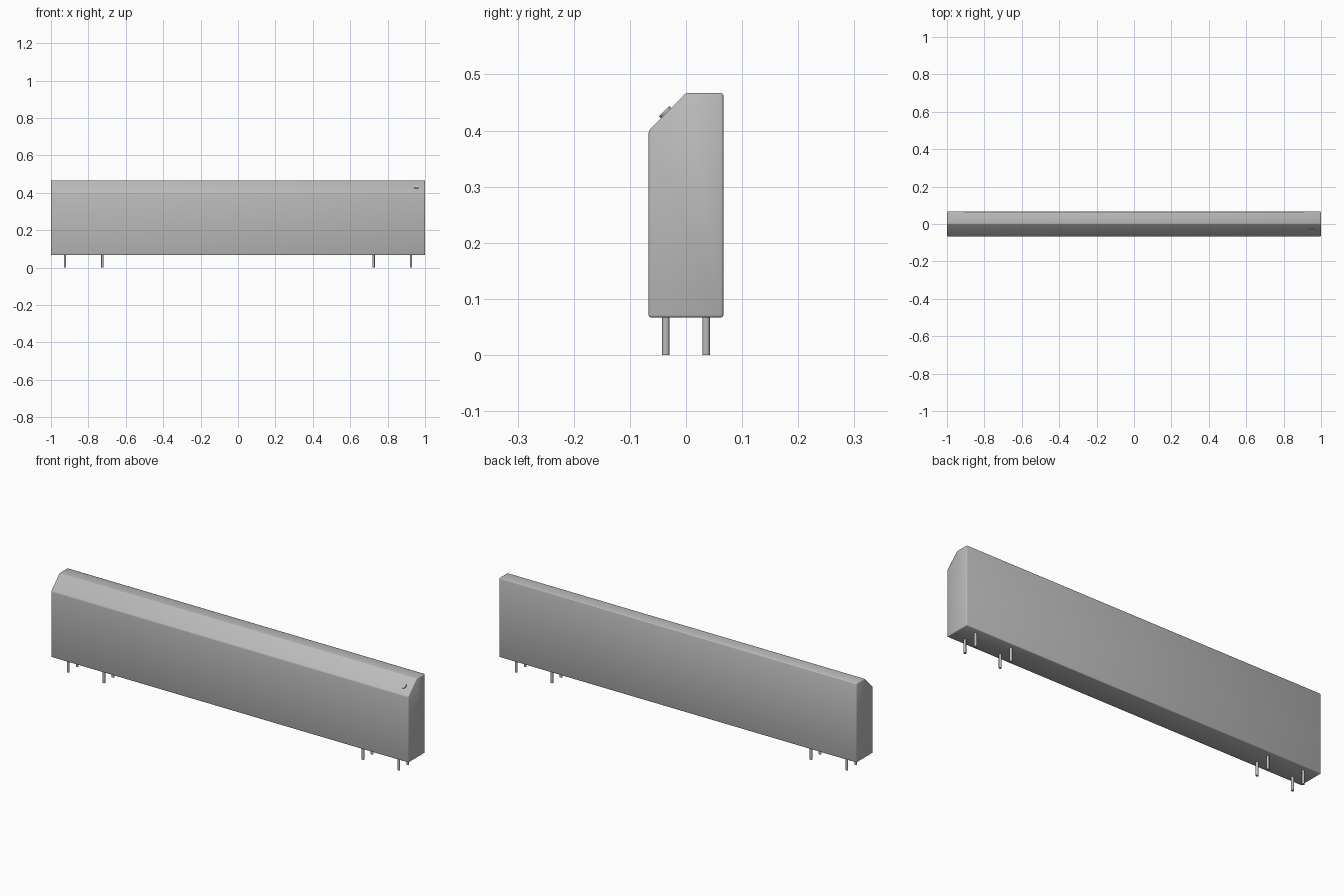
import bpy
import bmesh
from math import radians
from mathutils import Matrix, Vector

cube = bpy.data.objects.get("Cube")
if cube:
    bpy.data.objects.remove(cube, do_unlink=True)

grey = bpy.data.materials.new("light grey")
grey.use_nodes = True
colour = (0.5, 0.5, 0.5, 1)
grey.diffuse_color = colour
grey.node_tree.nodes["Principled BSDF"].inputs["Base Color"].default_value = colour


def add_object(name, bm):
    bmesh.ops.recalc_face_normals(bm, faces=bm.faces)
    mesh = bpy.data.meshes.new(name)
    bm.to_mesh(mesh)
    bm.free()
    mesh.materials.append(grey)
    obj = bpy.data.objects.new(name, mesh)
    bpy.context.collection.objects.link(obj)
    return obj


def smooth(obj, angle):
    bpy.ops.object.select_all(action="DESELECT")
    obj.select_set(True)
    bpy.context.view_layer.objects.active = obj
    bpy.ops.object.shade_smooth_by_angle(angle=radians(angle))


def cylinder(name, radius, depth, matrix):
    bm = bmesh.new()
    bmesh.ops.create_cone(bm, cap_ends=True, segments=24, radius1=radius,
                          radius2=radius, depth=depth, matrix=matrix)
    obj = add_object(name, bm)
    smooth(obj, 40)
    return obj


# Long casing: side profile with a sloped front top edge, extruded along x
bottom, shoulder, top, half_depth = 0.067, 0.4, 0.467, 0.0665
profile = [(-half_depth, bottom), (half_depth, bottom), (half_depth, top),
           (0, top), (-half_depth, shoulder)]
bm = bmesh.new()
end = bm.faces.new([bm.verts.new((-1, y, z)) for y, z in profile])
extruded = bmesh.ops.extrude_face_region(bm, geom=[end])["geom"]
bmesh.ops.translate(bm, vec=(2, 0, 0),
                    verts=[v for v in extruded if isinstance(v, bmesh.types.BMVert)])
bmesh.ops.recalc_face_normals(bm, faces=bm.faces)
bmesh.ops.bevel(bm, geom=list(bm.edges), offset=0.004, segments=2,
                profile=0.5, affect="EDGES")
casing = add_object("casing", bm)
smooth(casing, 60)

# Round button on the slope
normal = Vector((0, -1, 1)).normalized()
tilt = normal.to_track_quat("Z", "Y").to_matrix().to_4x4()
cylinder("button", 0.013, 0.01,
         Matrix.Translation((0.953, -0.0355, 0.4315)) @ tilt)

# Four pairs of thin round feet
for side, x_sign in (("left", 1), ("right", -1)):
    for place, x in (("outer", 0.925), ("inner", 0.725)):
        for face, y in (("front", -0.036), ("back", 0.036)):
            cylinder(f"{face}_{side}_{place}_foot", 0.0065, 0.075,
                     Matrix.Translation((x_sign * x, y, 0.0375)))
